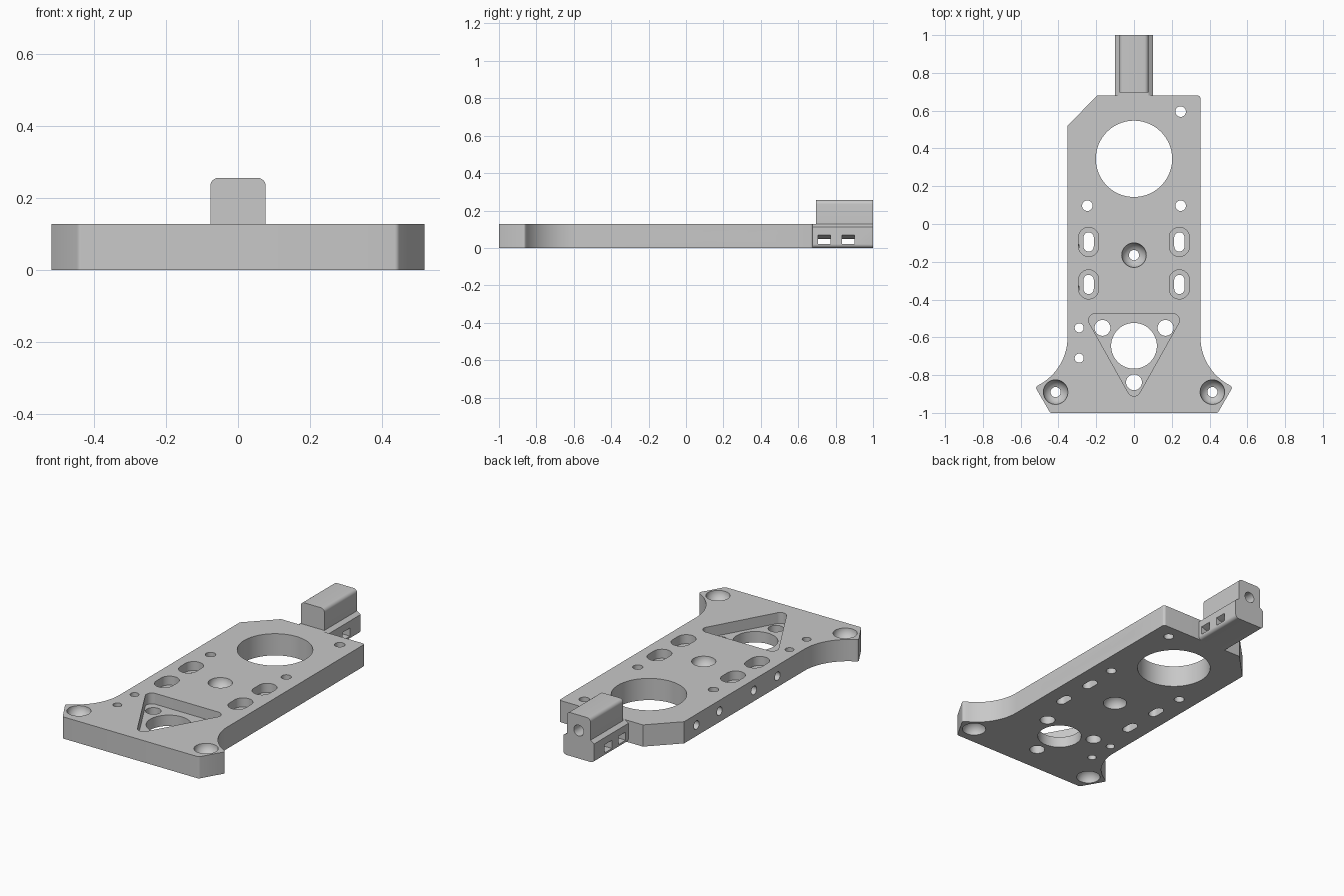
import bpy, bmesh, math
from mathutils import Matrix, Vector

old = bpy.data.objects.get("Cube")
if old:
    bpy.data.objects.remove(old, do_unlink=True)

T = 0.128          # plate thickness
HALF = 0.352       # plate half width

grey = bpy.data.materials.new("light_grey")
grey.use_nodes = True
grey.diffuse_color = (0.58, 0.58, 0.58, 1)
grey.node_tree.nodes["Principled BSDF"].inputs["Base Color"].default_value = grey.diffuse_color


def make_object(name, bm):
    bmesh.ops.recalc_face_normals(bm, faces=bm.faces)
    mesh = bpy.data.meshes.new(name)
    bm.to_mesh(mesh)
    bm.free()
    mesh.materials.append(grey)
    obj = bpy.data.objects.new(name, mesh)
    bpy.context.collection.objects.link(obj)
    return obj


def extrude(name, points, offset):
    """Extrude a closed 3D outline along an offset."""
    bm = bmesh.new()
    face = bm.faces.new([bm.verts.new(p) for p in points])
    result = bmesh.ops.extrude_face_region(bm, geom=[face], use_keep_orig=True)
    verts = [g for g in result["geom"] if isinstance(g, bmesh.types.BMVert)]
    bmesh.ops.translate(bm, verts=verts, vec=offset)
    return make_object(name, bm)


def arc(cx, cy, r, start, end, n=6):
    """Points on an arc, angles in degrees."""
    angles = [math.radians(start + (end - start) * i / n) for i in range(n + 1)]
    return [(cx + r * math.cos(a), cy + r * math.sin(a)) for a in angles]


def activate(obj):
    bpy.ops.object.select_all(action='DESELECT')
    obj.select_set(True)
    bpy.context.view_layer.objects.active = obj


def cut(target, cutter):
    activate(target)
    mod = target.modifiers.new("cut", 'BOOLEAN')
    mod.operation = 'DIFFERENCE'
    mod.solver = 'EXACT'
    mod.object = cutter
    bpy.ops.object.modifier_apply(modifier=mod.name)
    bpy.data.objects.remove(cutter, do_unlink=True)


def bore(target, centres, r, low, high, turn=None, n=48):
    """Cut the hull of equal circles: one is a hole, two a slot, three a pocket."""
    bm = bmesh.new()
    for cx, cy in centres:
        for x, y in arc(cx, cy, r, 0, 360, n)[:-1]:
            bm.verts.new((x, y, low))
            bm.verts.new((x, y, high))
    hull = bmesh.ops.convex_hull(bm, input=bm.verts)
    loose = [v for v in bm.verts if not v.link_faces]
    bmesh.ops.delete(bm, geom=loose, context='VERTS')
    bmesh.ops.dissolve_limit(bm, angle_limit=0.01, verts=bm.verts, edges=bm.edges)
    if turn:
        bm.transform(turn)
    cut(target, make_object("cutter", bm))


def bowl(target, x, y, z):
    """Cut a rounded countersink centred on a face."""
    bm = bmesh.new()
    bmesh.ops.create_uvsphere(bm, u_segments=40, v_segments=20, radius=0.065)
    bm.transform(Matrix.Translation((x, y, z)) @ Matrix.Diagonal((1, 1, 0.92, 1)))
    cut(target, make_object("cutter", bm))


# Plate outline: flared feet, straight sides, one chamfered back corner
R = 0.285
flare = arc(HALF + R, -0.6, R, 242, 180, 20)
foot = arc(0.435, -0.985, 0.015, 270, 330, 4) + arc(0.506, -0.868, 0.012, -30, 60, 4)
right = foot + flare
outline = right + arc(HALF - 0.015, 0.665, 0.015, 0, 90)
outline += [(-0.195, 0.68), (-HALF, 0.52)]
outline += [(-x, y) for x, y in reversed(right)]
plate = extrude("base_plate", [(x, y, 0) for x, y in outline], (0, 0, T))

# Round through holes
holes = [(0, 0.345, 0.202), (0.247, 0.595, 0.028), (0.247, 0.097, 0.028),
         (-0.247, 0.097, 0.028), (-0.29, -0.55, 0.024), (-0.29, -0.71, 0.024),
         (0, -0.645, 0.121), (0.167, -0.55, 0.042), (-0.167, -0.55, 0.042),
         (0, -0.838, 0.042)]
for x, y, r in holes:
    bore(plate, [(x, y)], r, -0.1, 0.3, n=80 if r > 0.1 else 36)

# Triangular pocket
bore(plate, [(-0.205, -0.51), (0.205, -0.51), (0, -0.876)], 0.035, 0.064, 0.3)

# Stepped slots and blind side holes on both sides
for side in (-1, 1):
    for y in (-0.095, -0.32):
        x = 0.24 * side
        ends = [(x, y - 0.024), (x, y + 0.024)]
        bore(plate, ends, 0.053, 0.075, 0.3)
        bore(plate, ends, 0.027, -0.1, 0.3)
    for y in (-0.35, -0.13, 0.19, 0.405):
        turn = Matrix.Rotation(math.pi / 2 * side, 4, 'Y')
        spot = Matrix.Translation((0, y, T / 2))
        bore(plate, [(0, 0)], 0.025, HALF - 0.06, 0.5, spot @ turn, 32)

# Countersunk holes, rounded on both faces
for x, y in ((0, -0.165), (0.415, -0.89), (-0.415, -0.89)):
    bore(plate, [(x, y)], 0.027, -0.1, 0.3)
    bowl(plate, x, y, T)
    bowl(plate, x, y, 0)

# Lower arm: rounded underside and sloping shoulders
half = arc(0.08, 0.02, 0.02, -90, 0) + [(0.1, 0.112), (0.077, T)]
profile = half + [(-x, z) for x, z in reversed(half)]
lower_arm = extrude("arm_lower", [(x, 0.68, z) for x, z in profile], (0, 0.32, 0))

# Strap tunnels with a sagging ceiling
steps = [-0.12 + 0.02 * i for i in range(13)]
tunnel = [(-0.12, 0.022), (0.12, 0.022)]
tunnel += [(x, 0.047 + 2.3 * x * x) for x in reversed(steps)]
for y in (0.705, 0.833):
    cut(lower_arm, extrude("cutter", [(x, y, z) for x, z in tunnel], (0, 0.068, 0)))

# Upper arm block with rounded top and blind rod hole
half = [(0.077, T)] + arc(0.055, 0.234, 0.022, 0, 90)
profile = half + [(-x, z) for x, z in reversed(half)]
upper_arm = extrude("arm_upper", [(x, 0.695, z) for x, z in profile], (0, 0.305, 0))
turn = Matrix.Translation((0, 0, 0.165)) @ Matrix.Rotation(-math.pi / 2, 4, 'X')
bore(upper_arm, [(0, 0)], 0.032, 0.75, 1.1, turn)

for obj in (plate, lower_arm, upper_arm):
    activate(obj)
    bpy.ops.object.shade_smooth_by_angle(angle=math.radians(30))
